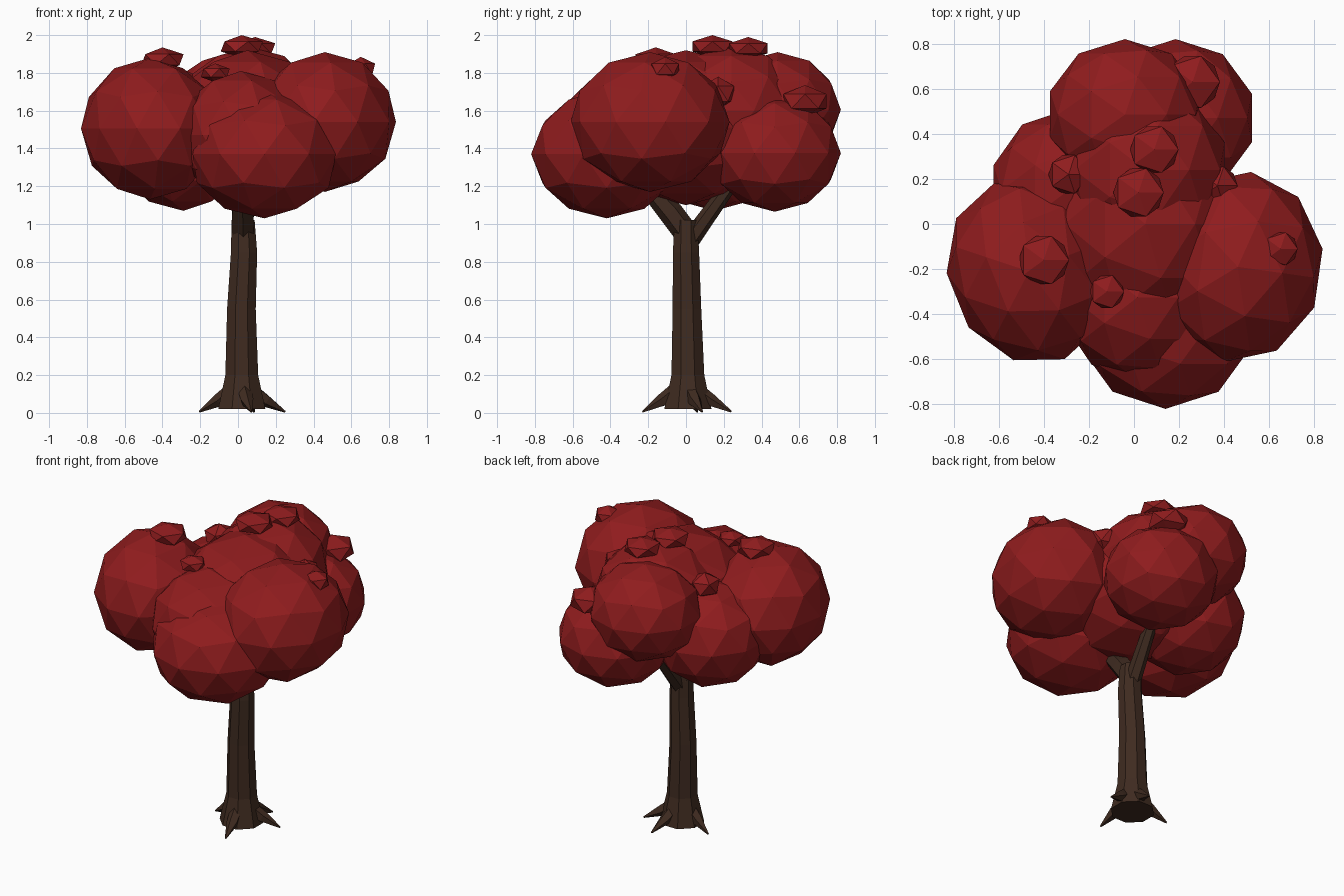
import bpy, bmesh, math
from mathutils import Vector, Matrix

if "Cube" in bpy.data.objects:
    bpy.data.objects.remove(bpy.data.objects["Cube"])


def material(name, rgb):
    m = bpy.data.materials.new(name)
    m.diffuse_color = (*rgb, 1)
    m.use_nodes = True
    m.node_tree.nodes["Principled BSDF"].inputs["Base Color"].default_value = m.diffuse_color
    return m


LEAF = material("crimson leaves", (0.275, 0.0115, 0.0125))
BARK = material("dark bark", (0.050, 0.024, 0.0145))


def finish(bm, name, mat):
    bmesh.ops.recalc_face_normals(bm, faces=bm.faces)
    mesh = bpy.data.meshes.new(name)
    bm.to_mesh(mesh)
    bm.free()
    mesh.materials.append(mat)
    obj = bpy.data.objects.new(name, mesh)
    bpy.context.collection.objects.link(obj)
    return obj


def blob(name, centre, size, detail, turn=0):
    """Faceted ellipsoid of leaves, turned about z by some degrees."""
    bm = bmesh.new()
    bmesh.ops.create_icosphere(bm, subdivisions=detail, radius=1)
    bmesh.ops.scale(bm, vec=size, verts=bm.verts)
    bmesh.ops.transform(bm, matrix=Matrix.Translation(centre)
                        @ Matrix.Rotation(math.radians(turn), 4, 'Z'), verts=bm.verts)
    return finish(bm, name, LEAF)


def limb(name, stations, sides=8, level=False):
    """Faceted tube through (x, y, z, radius) stations."""
    bm = bmesh.new()
    points = [Vector(s[:3]) for s in stations]
    rings = []
    for i, p in enumerate(points):
        way = points[min(i + 1, len(points) - 1)] - points[max(i - 1, 0)]
        if level:
            way = Vector((0, 0, 1))
        turn = Vector((0, 0, 1)).rotation_difference(way)
        ring = []
        for k in range(sides):
            a = 2 * math.pi * (k + 0.5) / sides
            ring.append(bm.verts.new(
                p + turn @ (Vector((math.cos(a), math.sin(a), 0)) * stations[i][3])))
        rings.append(ring)
    for low, high in zip(rings, rings[1:]):
        for k in range(sides):
            n = (k + 1) % sides
            bm.faces.new((low[k], low[n], high[n], high[k]))
    bm.faces.new(rings[0][::-1])
    bm.faces.new(rings[-1])
    return finish(bm, name, BARK)


# Trunk, gently swaying
limb("trunk", [(0.02, 0.01, 0.02, 0.135), (0.02, 0.01, 0.20, 0.094),
               (0.018, 0.005, 0.55, 0.082), (0.032, 0.0, 0.85, 0.075),
               (0.027, 0.0, 1.02, 0.066)], level=True)

# Branches reaching into the crown
limb("back_branch", [(0.03, 0.02, 0.91, 0.05), (0.045, 0.12, 1.05, 0.045),
                     (0.07, 0.28, 1.27, 0.035)], 6)
limb("front_branch", [(0.028, 0.01, 0.94, 0.065), (0.025, -0.08, 1.06, 0.065),
                      (0.02, -0.22, 1.22, 0.05)], 6)

# Pointed roots
for i, (x, y) in enumerate([(0.25, 0.085), (0.085, 0.24), (-0.205, 0.06), (0.07, -0.23)]):
    limb(f"root_{i + 1}", [(0.02 + (x - 0.02) * 0.25, y * 0.25, 0.12, 0.038),
                           (0.02 + (x - 0.02) * 0.55, y * 0.55, 0.065, 0.036),
                           (x, y, 0.006, 0.005)], 5)

# Main foliage masses: centre, size, turn
masses = {
    "left_foliage": ((-0.465, -0.21, 1.505), (0.36, 0.42, 0.375), 22),
    "right_foliage": ((0.46, -0.19, 1.54), (0.38, 0.425, 0.37), -8),
    "front_foliage": ((0.14, -0.42, 1.37), (0.40, 0.40, 0.34), 0),
    "front_upper_foliage": ((0.015, -0.325, 1.47), (0.345, 0.37, 0.34), 0),
    "centre_foliage": ((0.05, 0.0, 1.51), (0.42, 0.48, 0.41), 0),
    "crown_foliage": ((0.05, 0.24, 1.60), (0.37, 0.39, 0.34), 0),
    "back_upper_foliage": ((-0.04, 0.485, 1.605), (0.35, 0.335, 0.305), 0),
    "back_lower_foliage": ((0.185, 0.47, 1.375), (0.355, 0.35, 0.31), 0),
    "back_left_foliage": ((-0.29, 0.15, 1.40), (0.35, 0.36, 0.33), 0),
}
for name, (centre, size, turn) in masses.items():
    blob(name, centre, size, 2, turn)

# Small leaf tufts (x, y, z, width radius, height radius)
tufts = [(-0.40, -0.16, 1.87, 0.125, 0.065), (0.65, -0.11, 1.82, 0.085, 0.065),
         (0.02, 0.14, 1.94, 0.125, 0.06), (0.09, 0.33, 1.93, 0.12, 0.06),
         (-0.29, 0.22, 1.74, 0.10, 0.08), (0.26, 0.63, 1.65, 0.135, 0.085),
         (-0.12, -0.30, 1.80, 0.085, 0.05), (0.37, 0.17, 1.69, 0.10, 0.09)]
for i, (x, y, z, w, h) in enumerate(tufts):
    blob(f"leaf_tuft_{i + 1}", (x, y, z), (w, w, h), 1)
